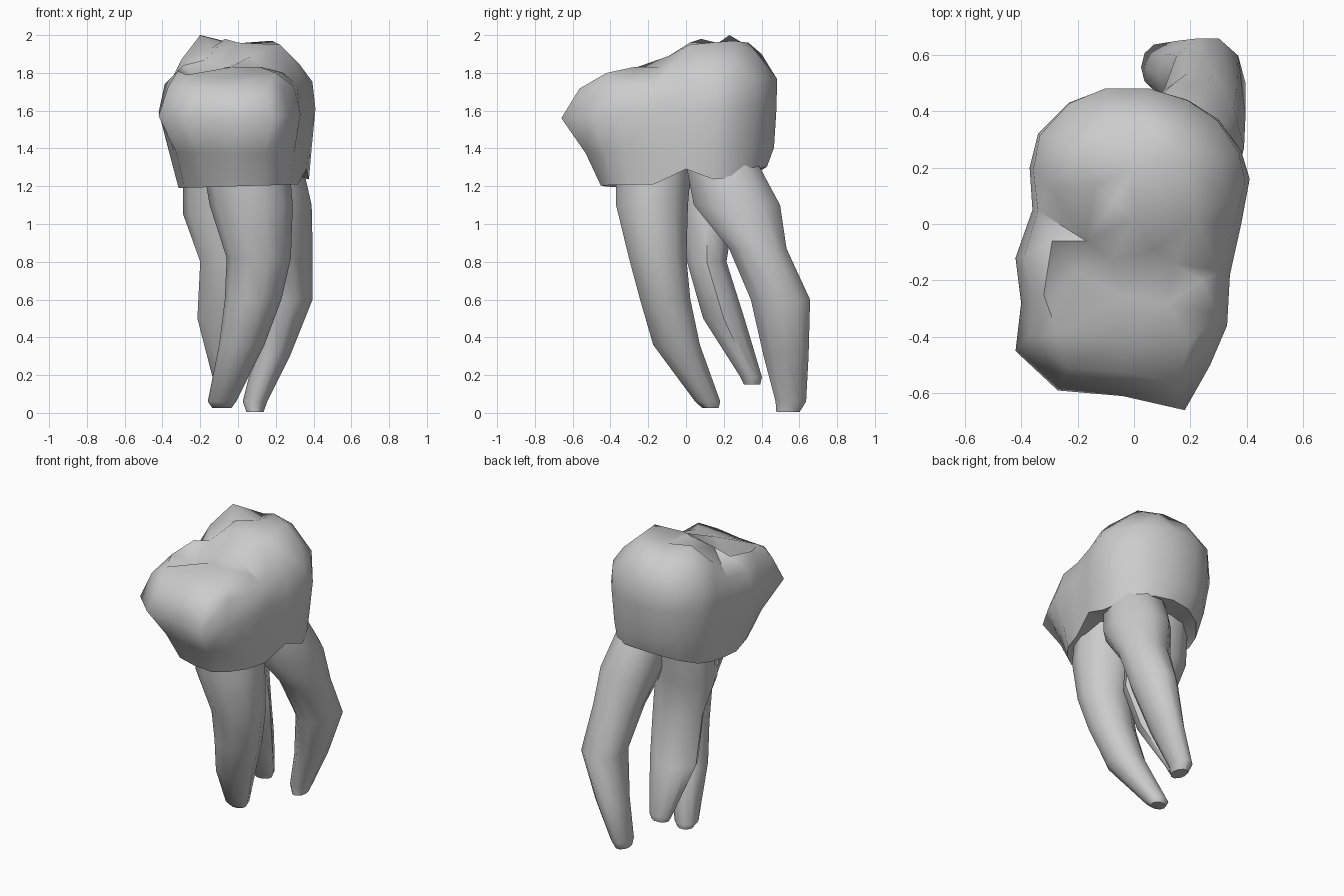
import bpy, bmesh, math
from mathutils import Vector
from mathutils.geometry import delaunay_2d_cdt

if "Cube" in bpy.data.objects:
    bpy.data.objects.remove(bpy.data.objects["Cube"], do_unlink=True)

enamel = bpy.data.materials.new("tooth_grey")
enamel.use_nodes = True
tone = (0.6, 0.6, 0.6, 1)
enamel.diffuse_color = tone
enamel.node_tree.nodes["Principled BSDF"].inputs["Base Color"].default_value = tone


def loft(name, rings, peaks=(), sharp=45):
    """Skin a stack of equal rings; the top cap is triangulated through the peaks."""
    bm = bmesh.new()
    loops = [[bm.verts.new(p) for p in ring] for ring in rings]
    count = len(loops[0])
    for low, high in zip(loops, loops[1:]):
        for i in range(count):
            j = (i + 1) % count
            bm.faces.new((low[i], low[j], high[j], high[i]))
    bm.faces.new(list(reversed(loops[0])))
    cap = loops[-1] + [bm.verts.new(p) for p in peaks]
    flat = [v.co.xy for v in cap]
    _, _, triangles, sources, _, _ = delaunay_2d_cdt(flat, [], [list(range(count))], 1, 1e-5)
    for triangle in triangles:
        bm.faces.new([cap[sources[i][0]] for i in triangle])
    bmesh.ops.recalc_face_normals(bm, faces=bm.faces)
    mesh = bpy.data.meshes.new(name)
    bm.to_mesh(mesh)
    bm.free()
    mesh.materials.append(enamel)
    obj = bpy.data.objects.new(name, mesh)
    bpy.context.collection.objects.link(obj)
    bpy.ops.object.select_all(action='DESELECT')
    obj.select_set(True)
    bpy.context.view_layer.objects.active = obj
    bpy.ops.object.shade_smooth_by_angle(angle=math.radians(sharp))


# Widest outline of the crown, counter-clockwise from the front
outline = [
    (-.27, -.59), (-.04, -.61), (.18, -.66), (.27, -.5), (.33, -.36), (.34, -.18),
    (.38, .0), (.41, .16), (.38, .26), (.3, .37), (.19, .44), (.05, .48),
    (-.1, .48), (-.23, .43), (-.34, .32), (-.37, .2), (-.36, .05),
    (-.42, -.12), (-.4, -.28), (-.42, -.45),
]

# Cusps, ridges and pits of the chewing surface
cusps = [
    (-.2, .23, 2), (-.14, .13, 1.93), (-.07, .08, 1.98), (.07, -.09, 1.89),
    (.0, .02, 1.96), (.22, .02, 1.95), (.18, .25, 1.97), (.04, .33, 1.96),
    (.0, .2, 1.95), (.33, .08, 1.84), (.3, .24, 1.86), (.14, .38, 1.9),
    (-.08, .4, 1.9), (-.27, .3, 1.88), (-.3, .13, 1.87), (-.29, -.06, 1.84),
    (-.17, -.06, 1.87), (-.2, -.17, 1.74), (-.08, -.13, 1.83), (.14, -.14, 1.83),
    (.24, -.2, 1.8), (-.04, -.26, 1.83), (-.32, -.25, 1.81), (-.27, -.39, 1.79),
    (-.05, -.41, 1.77), (.2, -.42, 1.8), (.12, -.28, 1.83),
]


def crown_ring(scale, lean, side, rounding, height):
    """Outline scaled by position and pulled toward an ellipse."""
    ring = []
    for x, y in outline:
        reach = math.hypot(x / .4, y / (.62 if y < 0 else .48))
        s = (scale + lean * y + side * max(x, 0)) * reach ** -rounding
        ring.append(Vector((x * s, y * s, height(x * s, y * s))))
    return ring


def neck_height(x, y):
    arch = .08 * math.exp(-(y / .08) ** 2) * (x > 0)
    return 1.2 + .15 * max(y, 0) + .3 * max(y - .3, 0) + .03 * x + arch


loft("crown", [
    crown_ring(.4, .1, 0, .7, lambda x, y: 1.3),
    crown_ring(.8, .17, .32, .6, neck_height),
    crown_ring(.91, .12, .12, .4, lambda x, y: 1.39 + .03 * y),
    crown_ring(1, 0, 0, 0, lambda x, y: 1.6 + .06 * y),
    crown_ring(.94, .13, 0, 0, lambda x, y: 1.745 + .05 * y),
], cusps, 62)


# Roots, each section: centre x, y, z then half widths in x and y
roots = {
    "front_root": [
        (.04, -.17, 1.33, .23, .21), (.07, -.18, 1.1, .22, .2),
        (.11, -.15, .82, .17, .16), (.08, -.11, .6, .15, .14),
        (.02, -.05, .36, .12, .13), (-.085, .115, .06, .075, .07),
        (-.085, .13, .025, .05, .045),
    ],
    "back_root": [
        (.15, .19, 1.32, .19, .2), (.2, .27, 1.1, .19, .24),
        (.235, .38, .87, .16, .16), (.26, .5, .6, .135, .165),
        (.18, .53, .3, .095, .125), (.09, .555, .06, .065, .085),
        (.09, .54, .005, .045, .065),
    ],
    "side_root": [
        (-.08, .1, 1.32, .21, .2), (-.08, .11, 1.05, .21, .15),
        (-.02, .11, .8, .18, .11), (-.05, .2, .5, .165, .115),
        (-.055, .345, .19, .08, .06), (-.055, .35, .15, .06, .045),
    ],
}
SIDES = 10
for name, sections in roots.items():
    rings = []
    for x, y, z, rx, ry in sections:
        angles = [math.tau * i / SIDES for i in range(SIDES)]
        rings.append([(x + rx * math.cos(a), y + ry * math.sin(a), z) for a in angles])
    loft(name, rings)
